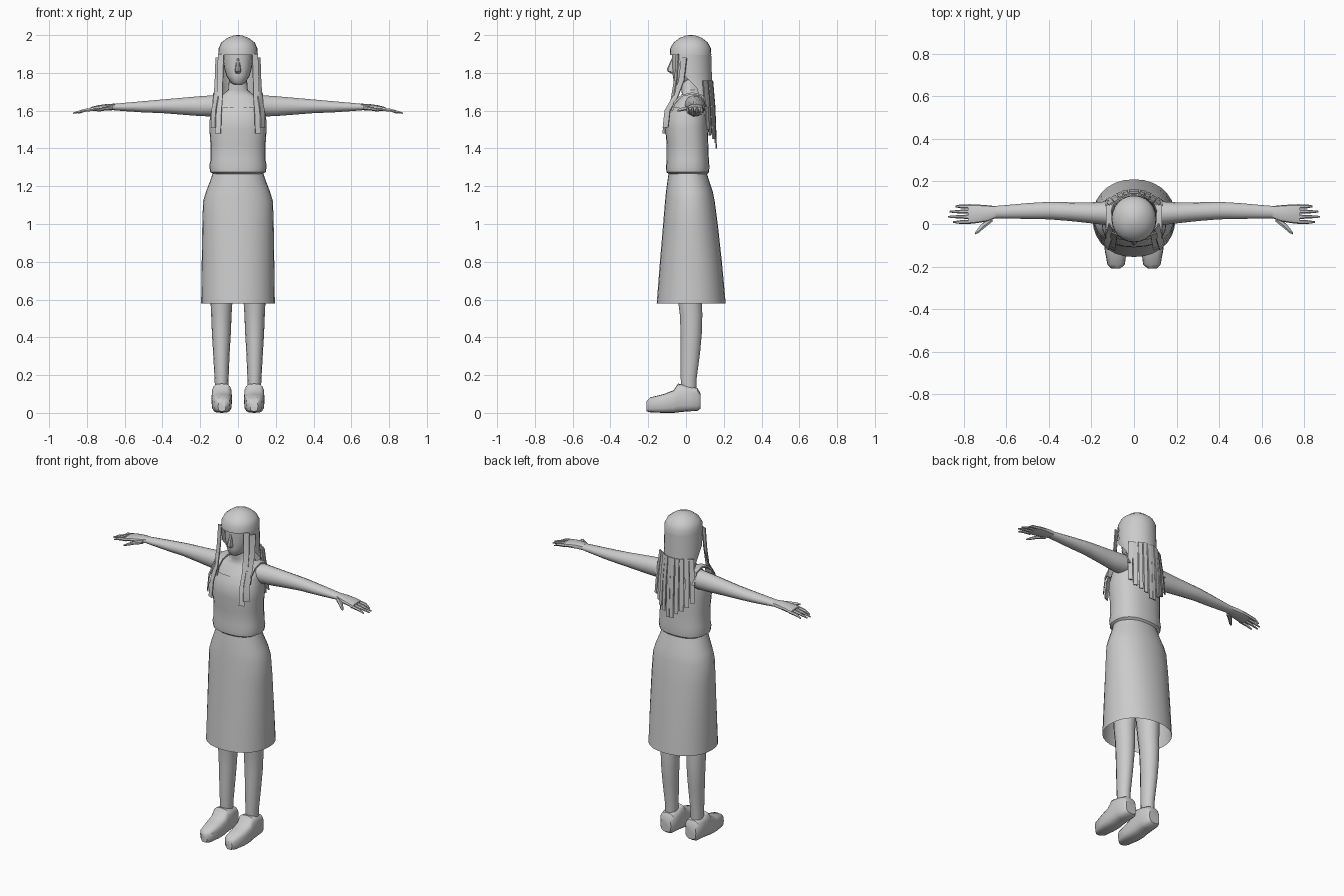
import bpy, bmesh, math
from mathutils import Vector

grey = bpy.data.materials.new("plain_grey")
grey.diffuse_color = (0.6, 0.6, 0.6, 1)


def finish(name, bm, mirror=False, angle=40):
    bmesh.ops.recalc_face_normals(bm, faces=bm.faces)
    me = bpy.data.meshes.new(name)
    bm.to_mesh(me)
    bm.free()
    me.materials.append(grey)
    ob = bpy.data.objects.new(name, me)
    bpy.context.collection.objects.link(ob)
    if mirror:
        ob.modifiers.new("mirror", 'MIRROR')
    bpy.ops.object.select_all(action='DESELECT')
    ob.select_set(True)
    bpy.context.view_layer.objects.active = ob
    bpy.ops.object.shade_smooth_by_angle(angle=math.radians(angle))
    return ob


def loft(name, axis, rings, n=20, p=2.0, caps=(True, True), mirror=False, angle=40):
    """Rings are (position on axis, min1, max1, min2, max2[, half arc around the back])."""
    bm = bmesh.new()
    loops = []
    for r in rings:
        c1, r1 = (r[1] + r[2]) / 2, (r[2] - r[1]) / 2
        c2, r2 = (r[3] + r[4]) / 2, (r[4] - r[3]) / 2
        row = []
        for i in range(n):
            if len(r) > 5:
                t = math.radians(90 - r[5] + 2 * r[5] * i / (n - 1))
            else:
                t = math.tau * i / n
            c, s = math.cos(t), math.sin(t)
            a = c1 + r1 * math.copysign(abs(c) ** (2 / p), c)
            b = c2 + r2 * math.copysign(abs(s) ** (2 / p), s)
            row.append(bm.verts.new({'x': (r[0], a, b), 'y': (a, r[0], b),
                                     'z': (a, b, r[0])}[axis]))
        loops.append(row)
    closed = len(rings[0]) == 5
    for lo, hi in zip(loops, loops[1:]):
        for i in range(n if closed else n - 1):
            j = (i + 1) % n
            bm.faces.new((lo[i], lo[j], hi[j], hi[i]))
    if closed and caps[0]:
        bm.faces.new(loops[0])
    if closed and caps[1]:
        bm.faces.new(loops[-1])
    return finish(name, bm, mirror, angle)


def ribbon(name, path, width, thick=0.006, mirror=True):
    """Flat band along a path; width is a vector across it."""
    bm = bmesh.new()
    w = Vector(width) / 2
    pts = [Vector(q) for q in path]
    rows = []
    for i, q in enumerate(pts):
        d = pts[min(i + 1, len(pts) - 1)] - pts[max(i - 1, 0)]
        nrm = d.cross(w).normalized() * thick / 2
        rows.append([bm.verts.new(q + a * w + b * nrm)
                     for a, b in ((1, 1), (-1, 1), (-1, -1), (1, -1))])
    for lo, hi in zip(rows, rows[1:]):
        for i in range(4):
            j = (i + 1) % 4
            bm.faces.new((lo[i], lo[j], hi[j], hi[i]))
    bm.faces.new(rows[0])
    bm.faces.new(rows[-1])
    return finish(name, bm, mirror, 30)


# Upper body and neck
loft("body", 'z', [
    (1.25, -.125, .125, -.085, .105), (1.40, -.130, .130, -.090, .105),
    (1.52, -.138, .138, -.098, .105), (1.58, -.138, .138, -.088, .105),
    (1.63, -.135, .135, -.066, .100), (1.67, -.120, .120, -.030, .095),
    (1.69, -.075, .075, -.022, .088), (1.71, -.052, .052, -.025, .078),
    (1.79, -.046, .046, -.030, .070)], p=2.3)

# Sleeveless top with gathered hem and shoulder straps
loft("blouse", 'z', [
    (1.265, -.130, .130, -.092, .112), (1.275, -.147, .147, -.104, .122),
    (1.305, -.152, .152, -.106, .124), (1.34, -.146, .146, -.102, .121),
    (1.42, -.146, .146, -.102, .118), (1.50, -.151, .151, -.110, .115),
    (1.55, -.150, .150, -.107, .115), (1.59, -.143, .143, -.094, .113),
    (1.62, -.138, .138, -.078, .108)], n=24, p=2.4, caps=(False, False))
ribbon("shoulder_strap", [(.112, -.074, 1.60), (.112, -.060, 1.645), (.11, -.022, 1.68),
                          (.108, .035, 1.692), (.11, .085, 1.68), (.112, .108, 1.61)],
       (.045, 0, 0), .01)

# Skirt, open at the bottom
loft("skirt", 'z', [
    (.58, -.195, .195, -.155, .210), (.80, -.192, .192, -.138, .190),
    (1.00, -.189, .189, -.121, .168), (1.12, -.185, .185, -.111, .152),
    (1.17, -.170, .170, -.106, .142), (1.23, -.147, .147, -.098, .122),
    (1.27, -.134, .134, -.092, .110)], n=28, p=2.15, caps=(False, True))

# Legs
loft("leg", 'z', [
    (.08, .055, .120, -.025, .055), (.18, .050, .124, -.029, .057),
    (.32, .044, .132, -.030, .076), (.42, .038, .138, -.030, .085),
    (.52, .034, .142, -.034, .088), (.58, .030, .145, -.042, .086),
    (.80, .014, .150, -.060, .095), (1.10, .004, .150, -.075, .115)],
    n=14, mirror=True)

# Shoes
loft("shoe", 'y', [
    (-.210, .065, .105, .008, .060), (-.190, .043, .125, .003, .082),
    (-.120, .034, .138, .000, .099), (-.065, .032, .140, .000, .120),
    (-.042, .032, .140, .003, .155), (.010, .034, .138, .008, .146),
    (.060, .037, .133, .010, .132), (.076, .050, .120, .022, .105)],
    n=16, p=3.2, mirror=True)

# Arms and hands
loft("arm", 'x', [
    (.090, -.015, .105, 1.575, 1.682), (.140, -.004, .105, 1.568, 1.682),
    (.200, .003, .102, 1.570, 1.678), (.300, .014, .102, 1.578, 1.669),
    (.400, .022, .104, 1.586, 1.660), (.500, .024, .098, 1.590, 1.651),
    (.600, .026, .089, 1.597, 1.642), (.660, .027, .084, 1.602, 1.636)],
    n=14, mirror=True)
loft("hand", 'x', [
    (.650, .028, .084, 1.603, 1.637), (.690, .012, .088, 1.601, 1.636),
    (.740, .004, .092, 1.598, 1.629), (.780, .000, .093, 1.597, 1.619)],
    n=12, p=2.5, mirror=True)
for i, (y, tip) in enumerate([(.009, .850), (.034, .873), (.058, .868), (.083, .840)]):
    loft(f"finger_{i + 1}", 'x', [
        (.765, y - .010, y + .010, 1.598, 1.618),
        (.815, y - .009, y + .009, 1.592, 1.610),
        (tip, y - .004, y + .004, 1.583, 1.591)], n=6, mirror=True)
loft("thumb", 'x', [
    (.665, .010, .040, 1.603, 1.628), (.705, -.022, .012, 1.600, 1.620),
    (.730, -.043, -.016, 1.596, 1.613), (.747, -.050, -.040, 1.595, 1.604)],
    n=7, mirror=True)

# Face and nose
loft("head", 'z', [
    (1.738, -.022, .022, -.050, .020), (1.750, -.040, .040, -.064, .050),
    (1.785, -.062, .062, -.070, .080), (1.830, -.074, .074, -.073, .105),
    (1.880, -.080, .080, -.074, .110), (1.930, -.080, .080, -.074, .110)], p=2.2)
loft("nose", 'z', [
    (1.796, -.010, .010, -.078, -.050), (1.808, -.017, .017, -.098, -.050),
    (1.820, -.015, .015, -.102, -.050), (1.875, -.008, .008, -.076, -.050)], n=8)

# Hair crown with straight fringe
loft("hair_crown", 'z', [
    (1.895, -.105, .105, -.086, .134), (1.930, -.103, .103, -.084, .132),
    (1.960, -.089, .089, -.066, .116), (1.985, -.057, .057, -.034, .085),
    (1.997, -.025, .025, -.002, .052), (2.000, -.006, .006, .019, .031)],
    n=24, p=2.1, caps=(False, True))

# Hair falling behind the head, parting above the shoulders
loft("hair_back", 'z', [
    (1.900, -.105, .105, -.086, .134, 134), (1.800, -.107, .107, -.080, .137, 118),
    (1.720, -.110, .110, -.070, .140, 78), (1.620, -.114, .114, -.050, .146, 66),
    (1.540, -.116, .116, -.030, .150, 60), (1.480, -.110, .110, -.010, .153, 54)],
    n=22)

# Loose front locks over the chest
ribbon("front_lock_inner", [(.090, -.045, 1.90), (.094, -.052, 1.78), (.097, -.072, 1.66),
                            (.103, -.106, 1.58), (.106, -.116, 1.48)], (.030, .012, 0))
ribbon("front_lock_outer", [(.106, -.010, 1.88), (.110, -.024, 1.76), (.116, -.058, 1.67),
                            (.128, -.098, 1.60), (.131, -.108, 1.51)], (.022, .028, 0))
# Loose strands down the back
for i, (x, y, z) in enumerate([(.012, .160, 1.40), (.042, .156, 1.43), (.070, .146, 1.45),
                               (.096, .128, 1.47), (.124, .116, 1.50)]):
    ribbon(f"back_strand_{i + 1}", [(x * .85, y - .020, 1.76), (x * .95, y - .008, 1.62),
                                    (x, y, z)], (.022, -.12 * x, 0))
